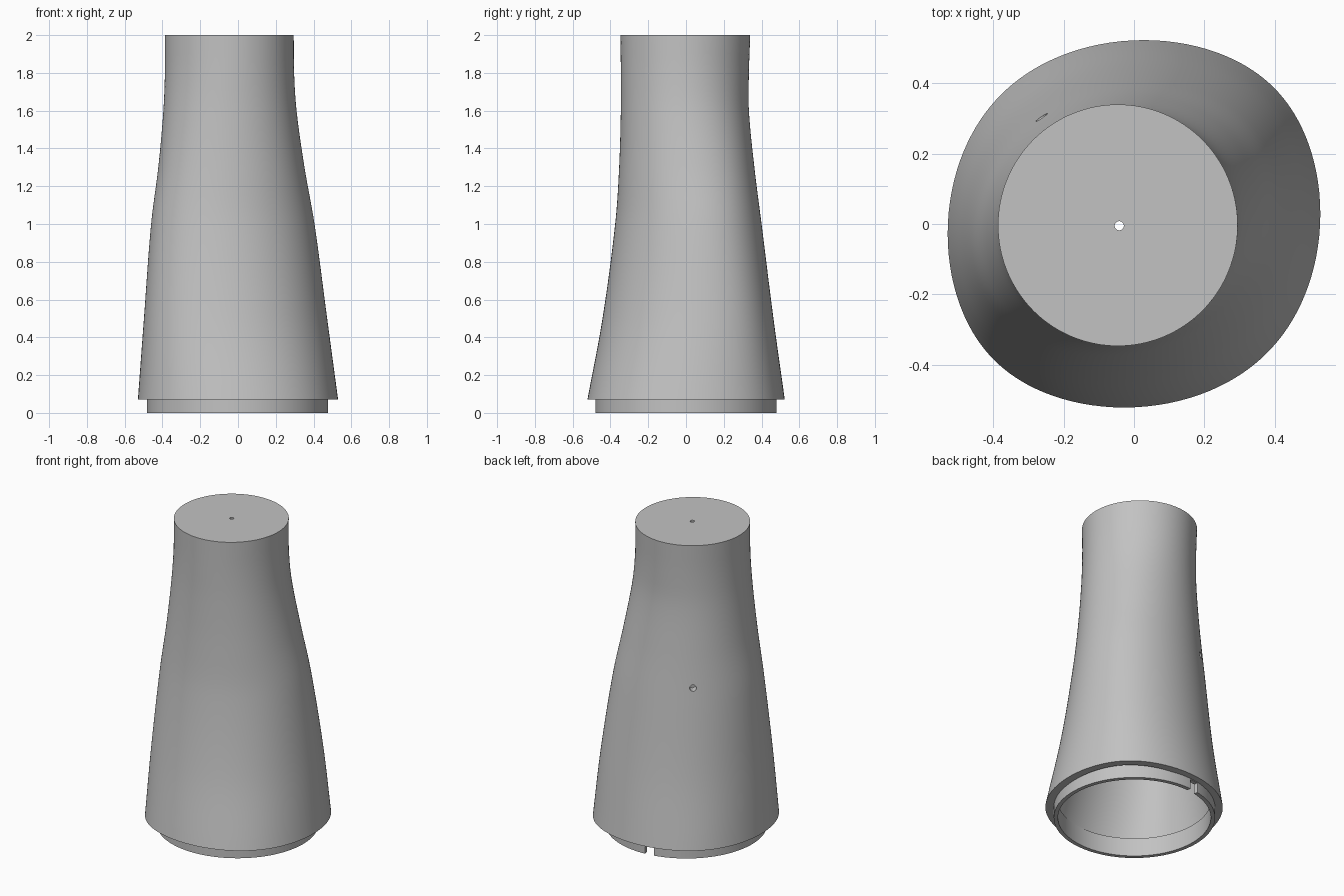
import bpy, bmesh
from math import sin, cos, pi, radians
from mathutils import Vector

if "Cube" in bpy.data.objects:
    bpy.data.objects.remove(bpy.data.objects["Cube"])

SEGMENTS = 128
WALL = 0.05

# Extents per level: z, +x, -x, +y, -y, diagonal stretch, corner fullness
LEVELS = [
    (0.07, 0.53, 0.53, 0.523, 0.522, 0.014, 0.015),
    (0.5, 0.472, 0.498, 0.463, 0.442, 0.03, 0.011),
    (1.0, 0.405, 0.46, 0.40, 0.375, 0.028, 0.006),
    (1.3, 0.352, 0.422, 0.362, 0.354, 0.018, 0.006),
    (1.6, 0.31, 0.395, 0.333, 0.345, 0.007, 0.003),
    (1.8, 0.297, 0.387, 0.333, 0.345, 0.002, 0),
    (2.0, 0.295, 0.387, 0.34, 0.347, 0, 0),
]

grey = bpy.data.materials.new("plain grey")
grey.use_nodes = True
colour = (0.54, 0.54, 0.54, 1)
grey.diffuse_color = colour
grey.node_tree.nodes["Principled BSDF"].inputs["Base Color"].default_value = colour


def level_at(z):
    """Smoothly interpolate the level table at a height."""
    i = 0
    while i < len(LEVELS) - 2 and z > LEVELS[i + 1][0]:
        i += 1
    a, b = LEVELS[i], LEVELS[i + 1]
    before, after = LEVELS[max(i - 1, 0)], LEVELS[min(i + 2, len(LEVELS) - 1)]
    span = b[0] - a[0]
    t = (z - a[0]) / span
    result = []
    for k in range(1, len(a)):
        ma = (b[k] - before[k]) / (b[0] - before[0]) * span
        mb = (after[k] - a[k]) / (after[0] - a[0]) * span
        d = b[k] - a[k]
        result.append(a[k] + t * (ma + t * (3 * d - 2 * ma - mb + t * (ma + mb - 2 * d))))
    return result


def body_ring(z, inset=0, level_z=None):
    """Rounded outline built from its distance to the centre in each direction."""
    px, nx, py, ny, skew, full = level_at(z if level_z is None else level_z)
    mean = (px + nx + py + ny) / 4 + full / 2 - inset
    mx, my = (px - nx) / 2, (py - ny) / 2
    oval = (px + nx - py - ny) / 4
    ring = []
    for s in range(SEGMENTS):
        a = 2 * pi * s / SEGMENTS
        h = (mean + mx * cos(a) + my * sin(a) + oval * cos(2 * a)
             + skew * sin(2 * a) - full / 2 * cos(4 * a))
        dh = (-mx * sin(a) + my * cos(a) - 2 * oval * sin(2 * a)
              + 2 * skew * cos(2 * a) + 2 * full * sin(4 * a))
        ring.append(Vector((h * cos(a) - dh * sin(a), h * sin(a) + dh * cos(a), z)))
    return ring


def circle(r, z, x=0, y=0):
    angles = [2 * pi * s / SEGMENTS for s in range(SEGMENTS)]
    return [Vector((x + r * cos(a), y + r * sin(a), z)) for a in angles]


def loft(name, rings):
    """Skin a closed sequence of rings into a hollow solid."""
    bm = bmesh.new()
    loops = [[bm.verts.new(p) for p in ring] for ring in rings]
    for lower, upper in zip(loops, loops[1:] + loops[:1]):
        for s in range(SEGMENTS):
            t = (s + 1) % SEGMENTS
            bm.faces.new((lower[s], lower[t], upper[t], upper[s]))
    bmesh.ops.recalc_face_normals(bm, faces=bm.faces)
    mesh = bpy.data.meshes.new(name)
    bm.to_mesh(mesh)
    bm.free()
    mesh.materials.append(grey)
    obj = bpy.data.objects.new(name, mesh)
    bpy.context.collection.objects.link(obj)
    return obj


def select_only(obj):
    bpy.ops.object.select_all(action="DESELECT")
    obj.select_set(True)
    bpy.context.view_layer.objects.active = obj


def cut(obj, cutter):
    """Subtract the cutter, then discard it."""
    cutter.data.materials.append(grey)
    cutter.hide_render = True
    mod = obj.modifiers.new("cut", "BOOLEAN")
    mod.operation = "DIFFERENCE"
    mod.solver = "EXACT"
    mod.object = cutter
    select_only(obj)
    bpy.ops.object.modifier_apply(modifier=mod.name)
    bpy.data.objects.remove(cutter)


# Hollow body: outer wall, capped top with a pinhole, inner wall
STEPS = 40
heights = [0.07 + 1.93 * i / STEPS for i in range(STEPS + 1)]
outer = [body_ring(z) for z in heights]
pinhole = [circle(0.013, z, -0.042, -0.005) for z in (2.0, 1.95)]
inner = [body_ring(min(z, 1.95), WALL) for z in reversed(heights) if z < 1.95]
ceiling = [body_ring(1.95, WALL)]
body = loft("body_shell", outer + pinhole + ceiling + inner)

# Small cable hole through the back of the wall
angle = radians(131)
out = Vector((cos(angle), sin(angle), 0))
bpy.ops.mesh.primitive_cylinder_add(
    vertices=24, radius=0.02, depth=0.3, location=out * 0.42 + Vector((0, 0, 1.08)),
    rotation=(0, pi / 2, angle))
cut(body, bpy.context.object)

# Round base lip with a locating notch
lip = loft("base_lip", [circle(0.48, 0, -0.003), circle(0.48, 0.12, -0.003),
                        circle(0.455, 0.12, -0.003), circle(0.455, 0, -0.003)])
angle = radians(98)
bpy.ops.mesh.primitive_cube_add(
    size=1, location=(0.47 * cos(angle), 0.47 * sin(angle), 0.01), rotation=(0, 0, angle))
notch = bpy.context.object
notch.scale = (0.12, 0.06, 0.11)
bpy.context.view_layer.update()
cut(lip, notch)

for part in (body, lip):
    select_only(part)
    bpy.ops.object.shade_smooth_by_angle(angle=radians(35))
